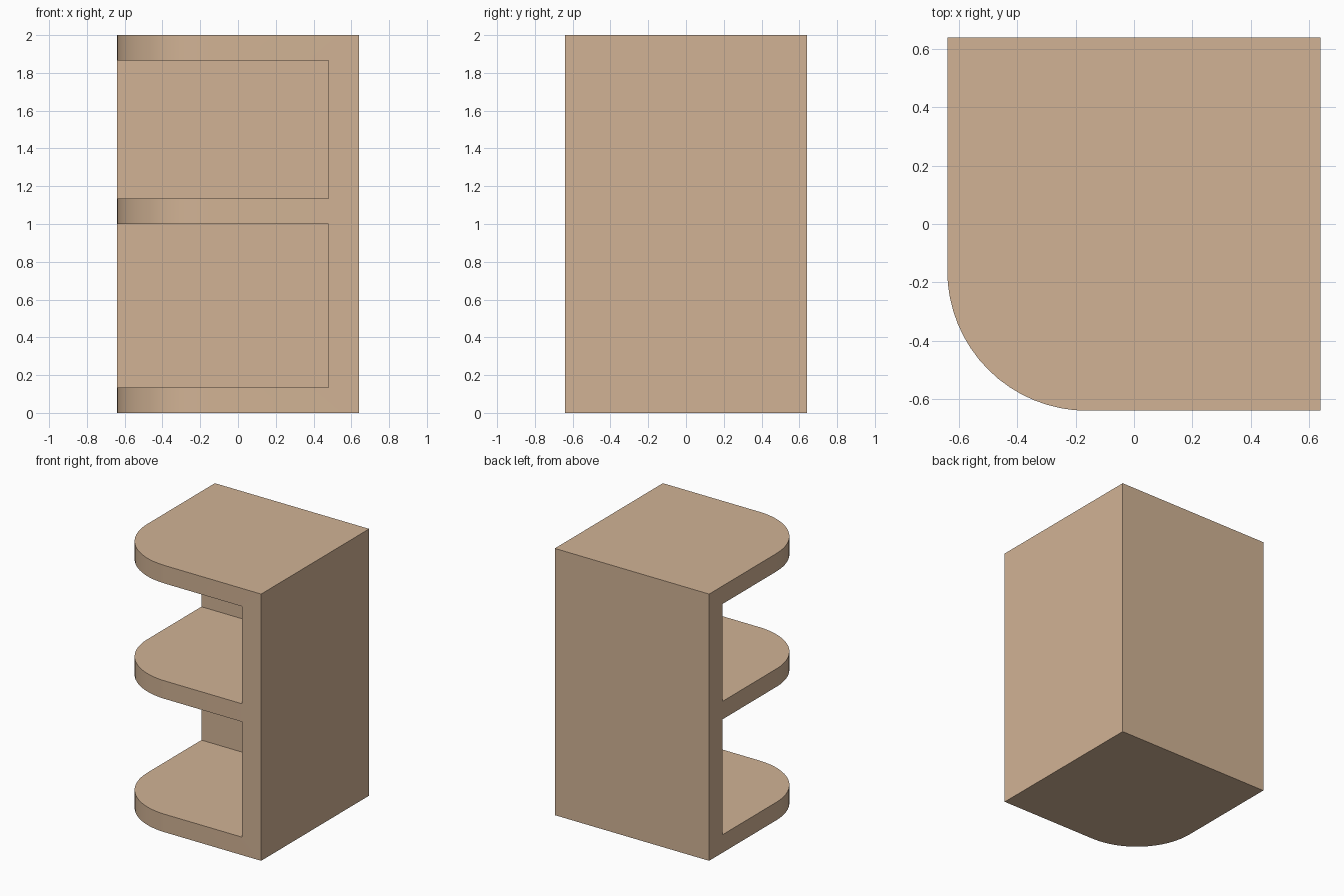
import bpy, bmesh, math

if "Cube" in bpy.data.objects:
    bpy.data.objects.remove(bpy.data.objects["Cube"])

H, R = 0.64, 0.48            # half width, corner radius
INNER = 0.48                 # inner face of side and back walls
OPENINGS = [(0.135, 1.0), (1.135, 1.865)]


def prism(name, outline, z0, z1):
    bm = bmesh.new()
    base = bm.faces.new([bm.verts.new((x, y, z0)) for x, y in outline])
    top = bmesh.ops.extrude_face_region(bm, geom=[base])["geom"]
    verts = [v for v in top if isinstance(v, bmesh.types.BMVert)]
    bmesh.ops.translate(bm, verts=verts, vec=(0, 0, z1 - z0))
    bmesh.ops.recalc_face_normals(bm, faces=bm.faces)
    mesh = bpy.data.meshes.new(name)
    bm.to_mesh(mesh)
    bm.free()
    ob = bpy.data.objects.new(name, mesh)
    bpy.context.collection.objects.link(ob)
    return ob


# Shelf body: square footprint with one rounded front-left corner
SEGMENTS = 16
c = R - H
arc = [(c + R * math.cos(a), c + R * math.sin(a))
       for a in (math.pi + i * math.pi / 2 / SEGMENTS for i in range(SEGMENTS + 1))]
shelf = prism("corner_shelf", arc + [(H, -H), (H, H), (-H, H)], 0, 2)

wood = bpy.data.materials.new("light_wood")
wood.diffuse_color = (0.64, 0.45, 0.30, 1)
wood.use_nodes = True
wood.node_tree.nodes["Principled BSDF"].inputs["Base Color"].default_value = wood.diffuse_color
shelf.data.materials.append(wood)

bpy.context.view_layer.objects.active = shelf
shelf.select_set(True)

# Open compartments, leaving three shelves, a back wall and a right wall
for z0, z1 in OPENINGS:
    cutter = prism("opening_cutter", [(-1, -1), (INNER, -1), (INNER, INNER), (-1, INNER)], z0, z1)
    cutter.hide_render = True
    mod = shelf.modifiers.new("opening", 'BOOLEAN')
    mod.operation, mod.solver, mod.object = 'DIFFERENCE', 'EXACT', cutter
    bpy.ops.object.modifier_apply(modifier=mod.name)
    bpy.data.objects.remove(cutter)

bpy.ops.object.shade_smooth_by_angle(angle=math.radians(30))
